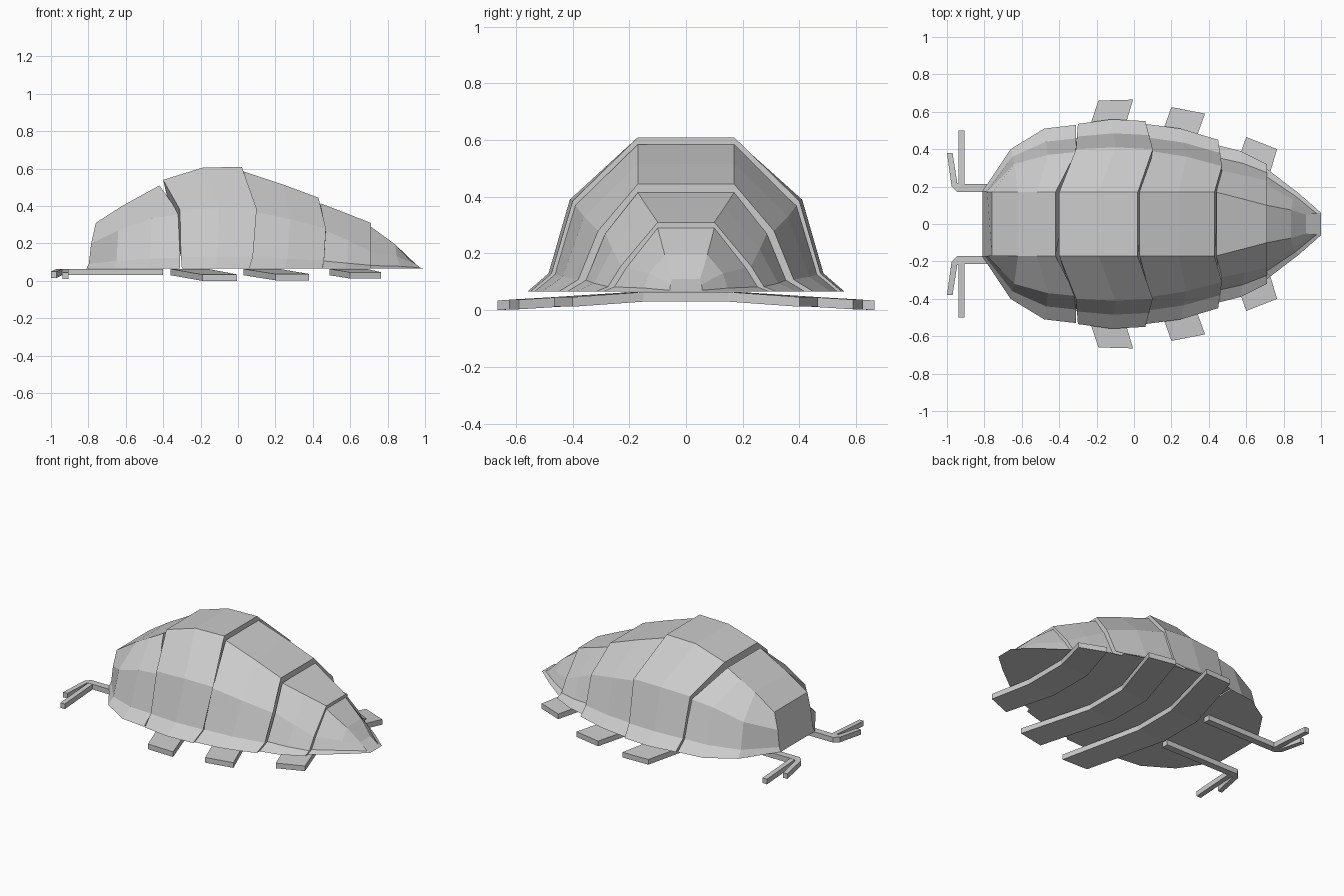
import bpy, bmesh

if "Cube" in bpy.data.objects:
    bpy.data.objects.remove(bpy.data.objects["Cube"])

BASE = 0.065   # height of the shell's flat underside
THICK = 0.034  # thickness of legs and feelers


def loft(name, rings):
    """Closed solid through rings of matching point counts."""
    bm = bmesh.new()
    loops = [[bm.verts.new(p) for p in ring] for ring in rings]
    n = len(loops[0])
    for a, b in zip(loops, loops[1:]):
        for i in range(n):
            j = (i + 1) % n
            bm.faces.new((a[i], a[j], b[j], b[i]))
    bm.faces.new(loops[0])
    bm.faces.new(loops[-1])
    bmesh.ops.recalc_face_normals(bm, faces=bm.faces)
    mesh = bpy.data.meshes.new(name)
    bm.to_mesh(mesh)
    bm.free()
    obj = bpy.data.objects.new(name, mesh)
    bpy.context.collection.objects.link(obj)
    return obj


def shell_ring(top, shoulder, rim):
    """Arched section: top (x,y,z), shoulder (x,y,z), rim (x,y)."""
    low = ((shoulder[0] + rim[0]) / 2, (shoulder[1] + rim[1]) / 2,
           BASE + 0.2 * (shoulder[2] - BASE))
    half = [top, shoulder, low, (rim[0], rim[1], BASE)]
    return half + [(x, -y, z) for x, y, z in reversed(half)]


def slab_ring(a, b, z):
    """Flat bar section between plan points a and b."""
    return [(*a, z), (*b, z), (*b, z + THICK), (*a, z + THICK)]


# Overlapping shell plates, head to tail
plates = {
    "head_shell": [
        ((-.76, .17, .31), (-.785, .172, .20), (-.81, .175)),
        ((-.62, .17, .40), (-.64, .32, .27), (-.66, .40)),
        ((-.52, .17, .455), (-.46, .37, .335), (-.48, .51)),
        ((-.42, .17, .51), (-.31, .385, .355), (-.31, .53))],
    "front_back_plate": [
        ((-.40, .17, .54), (-.31, .40, .38), (-.30, .535)),
        ((-.19, .17, .605), (-.10, .41, .39), (-.12, .56)),
        ((.02, .17, .61), (.10, .40, .385), (.06, .55))],
    "middle_back_plate": [
        ((.03, .17, .585), (.09, .39, .37), (.06, .535)),
        ((.24, .17, .515), (.28, .36, .33), (.25, .51)),
        ((.43, .17, .445), (.47, .31, .28), (.45, .45))],
    "rear_back_plate": [
        ((.44, .17, .415), (.47, .285, .27), (.45, .42)),
        ((.57, .137, .365), (.59, .26, .215), (.57, .39)),
        ((.71, .10, .31), (.71, .23, .155), (.71, .32))],
    "tail_plate": [
        ((.71, .10, .29), (.71, .21, .15), (.71, .295)),
        ((.84, .075, .195), (.85, .13, .13), (.88, .165)),
        ((.92, .05, .11), (.95, .055, .09), (1.0, .06))],
}
for name, sections in plates.items():
    loft(name, [shell_ring(*s) for s in sections])

# Leg pairs: swept-back bars running under the body (centre x pair, tip points, tip z)
legs = {
    "front_legs": ((-.36, -.16), (-.19, .66), (-.005, .665), 0.0),
    "middle_legs": ((.03, .22), (.20, .625), (.38, .59), .003),
    "rear_legs": ((.49, .69), (.60, .465), (.765, .40), .012),
}
for name, ((x0, x1), a, b, z) in legs.items():
    loft(name, [slab_ring((a[0], s * a[1]), (b[0], s * b[1]), z) if tip
                else slab_ring((x0, s * .15), (x1, s * .15), .03)
                for s, tip in ((-1, True), (-1, False), (1, False), (1, True))])

# Forked feelers, mirrored across the body
stem = loft("feeler_stem", [
    slab_ring((-.40, .17), (-.40, .215), .03),
    slab_ring((-.945, .17), (-.93, .215), .03),
    slab_ring((-.975, .20), (-.945, .22), .028),
    slab_ring((-1.0, .38), (-.97, .38), .016)])
prong = loft("feeler_prong", [
    slab_ring((-.937, .19), (-.905, .19), .03),
    slab_ring((-.937, .50), (-.905, .50), .01)])
for obj in (stem, prong):
    mod = obj.modifiers.new("mirror", 'MIRROR')
    mod.use_axis = (False, True, False)
